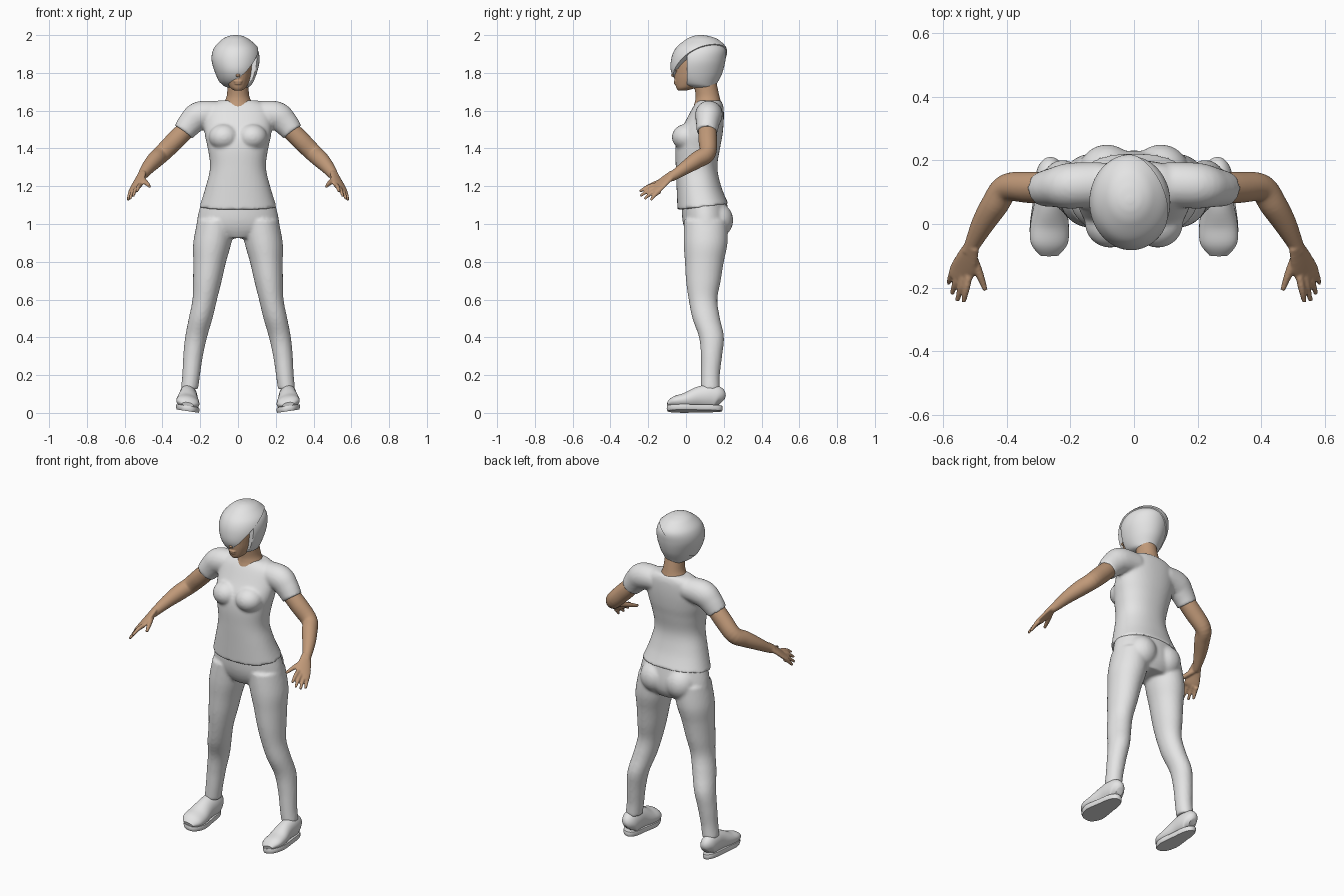
import bpy, bmesh, math
from mathutils import Vector, Matrix

if "Cube" in bpy.data.objects:
    bpy.data.objects.remove(bpy.data.objects["Cube"])


def material(name, rgb):
    m = bpy.data.materials.new(name)
    m.use_nodes = True
    m.diffuse_color = (*rgb, 1)
    m.node_tree.nodes["Principled BSDF"].inputs["Base Color"].default_value = (*rgb, 1)
    return m


GREY = material("light grey", (0.78, 0.78, 0.78))
SKIN = material("tan skin", (0.53, 0.32, 0.19))


def spline(rows, steps):
    """Smoothly resample rows of numbers."""
    rows = [Vector(r) for r in rows]
    out = []
    for i in range(len(rows) - 1):
        a, b = rows[max(i - 1, 0)], rows[i]
        c, d = rows[i + 1], rows[min(i + 2, len(rows) - 1)]
        for s in range(steps):
            t = s / steps
            out.append(b + (c - a) * (t / 2) + (a * 2 - b * 5 + c * 4 - d) * (t * t / 2)
                       + (b * 3 - a - c * 3 + d) * (t ** 3 / 2))
    return out + [rows[-1]]


def loft(bm, rings, signs=(1,), upright=True, power=1.0, sides=32, steps=5):
    """Closed tube through rings of (x, y, z, half width, half depth)."""
    rows = spline(rings, steps)
    made = []
    for sign in signs:
        loops = []
        for i, r in enumerate(rows):
            u, v = Vector((1, 0, 0)), Vector((0, 1, 0))
            if not upright:
                ahead, behind = rows[min(i + 1, len(rows) - 1)], rows[max(i - 1, 0)]
                t = (Vector(ahead[:3]) - Vector(behind[:3])).normalized()
                u = t.cross(Vector((0, 0, 1))).normalized()
                v = u.cross(t)
            loop = []
            for k in range(sides):
                a = math.tau * k / sides
                c, s = (math.copysign(abs(f) ** power, f) for f in (math.cos(a), math.sin(a)))
                p = Vector(r[:3]) + u * r[3] * c + v * r[4] * s
                loop.append(bm.verts.new((p.x * sign, p.y, p.z)))
            loops.append(loop)
            made += loop
        for a, b in zip(loops, loops[1:]):
            for k in range(sides):
                n = (k + 1) % sides
                bm.faces.new((a[k], a[n], b[n], b[k]))
        bm.faces.new(loops[0])
        bm.faces.new(loops[-1])
    return made


def blob(bm, centre, radii, signs=(1,)):
    for s in signs:
        m = Matrix.Translation((centre[0] * s, *centre[1:])) @ Matrix.Diagonal((*radii, 1))
        bmesh.ops.create_uvsphere(bm, u_segments=24, v_segments=16, radius=1, matrix=m)


def finish(bm, name, mat, voxel=0, smooth=4):
    bmesh.ops.recalc_face_normals(bm, faces=bm.faces)
    mesh = bpy.data.meshes.new(name)
    bm.to_mesh(mesh)
    bm.free()
    mesh.materials.append(mat)
    ob = bpy.data.objects.new(name, mesh)
    bpy.context.collection.objects.link(ob)
    if voxel:
        r = ob.modifiers.new("blend", 'REMESH')
        r.mode, r.voxel_size, r.use_smooth_shade = 'VOXEL', voxel, True
        s = ob.modifiers.new("soften", 'SMOOTH')
        s.factor, s.iterations = 0.5, smooth
    else:
        bpy.ops.object.select_all(action='DESELECT')
        ob.select_set(True)
        bpy.context.view_layer.objects.active = ob
        bpy.ops.object.shade_smooth_by_angle(angle=math.radians(40))
    return ob


BOTH = (1, -1)

# Shirt: torso, bust and short sleeves blended together
bm = bmesh.new()
torso = loft(bm, [(0, .09, 1.09, .205, .135), (0, .068, 1.2, .17, .118), (0, .056, 1.3, .148, .11),
                  (0, .062, 1.4, .16, .118), (0, .075, 1.47, .175, .118), (0, .1, 1.55, .18, .1),
                  (0, .118, 1.62, .165, .08), (0, .125, 1.655, .1, .06)], power=.9, sides=48)
for v in torso:
    v.co.z += (v.co.y - .09) * .12 * max(0, 1 - (v.co.z - 1.09) / .1)
blob(bm, (.075, .005, 1.46), (.08, .08, .07), BOTH)
loft(bm, [(.1, .125, 1.585, .07, .065), (.2, .12, 1.575, .072, .075), (.25, .115, 1.535, .062, .068),
          (.288, .11, 1.487, .055, .058)], BOTH, upright=False)
finish(bm, "shirt", GREY, .009)

# Trousers: pelvis, seat and legs blended together
bm = bmesh.new()
loft(bm, [(0, .095, 1.13, .19, .118), (0, .105, 1.03, .215, .125), (0, .11, .97, .21, .115),
          (0, .11, .925, .12, .09)], sides=48)
blob(bm, (.085, .16, 1.02), (.09, .09, .095), BOTH)
loft(bm, [(.115, .105, 1.02, .1, .115), (.136, .104, .9, .101, .116), (.15, .097, .8, .087, .103),
          (.162, .092, .7, .076, .092), (.176, .09, .6, .065, .076), (.198, .107, .5, .063, .073),
          (.222, .135, .4, .058, .066), (.238, .135, .3, .052, .056), (.248, .129, .2, .047, .05),
          (.257, .129, .125, .046, .05)], BOTH)
finish(bm, "trousers", GREY, .009)

# Shoes: rounded upper on a flat sole, both leaning a little inwards
bm = bmesh.new()
loft(bm, [(.262, .188, .05, .02, .025), (.262, .17, .065, .042, .06), (.262, .13, .075, .048, .066),
          (.263, .07, .07, .05, .06), (.265, 0, .052, .06, .045), (.266, -.06, .045, .058, .033),
          (.266, -.098, .035, .03, .012)], BOTH, upright=False)
for v in bm.verts:
    v.co.z = max(v.co.z, .02)
sole = loft(bm, [(.266, .046, 0, .062, .144), (.266, .046, .012, .066, .148),
                 (.266, .046, .028, .064, .146)], BOTH, power=.8, steps=2)
for v in sole:
    side = math.copysign(.266, v.co.x)
    v.co.x = side + (v.co.x - side) * (1 - .25 * min(1, max(0, (v.co.y + .02) / .1)))
for v in bm.verts:
    v.co.z += max(0, abs(v.co.x) - .205) * .15
finish(bm, "shoes", GREY)

# Arms with hands: limb, palm, thumb and fingers
bm = bmesh.new()
loft(bm, [(.265, .112, 1.51, .048, .048), (.33, .115, 1.445, .049, .05), (.4, .113, 1.375, .044, .047),
          (.438, .06, 1.34, .043, .045), (.475, 0, 1.3, .036, .036), (.51, -.07, 1.253, .024, .025),
          (.518, -.09, 1.243, .024, .02)], BOTH, upright=False)
palm = loft(bm, [(.51, -.07, 1.253, .024, .02), (.525, -.11, 1.228, .035, .017),
                 (.54, -.15, 1.2, .041, .015), (.545, -.172, 1.19, .034, .01)], BOTH, upright=False)
for v in palm:
    v.co.z -= (abs(v.co.x) - .53) * .5
fingertips = [(.535, -.245, 1.172), (.555, -.242, 1.148), (.572, -.22, 1.132), (.583, -.187, 1.126)]
for i, tip in enumerate(fingertips):
    base = Vector((.519 + .015 * i, -.165 + .009 * i, 1.207 - .011 * i))
    tip = Vector(tip)
    mid = base.lerp(tip, .5) + Vector((0, 0, .006))
    loft(bm, [(*base, .012, .012), (*mid, .011, .011), (*tip, .007, .007)], BOTH,
         upright=False, sides=12, steps=4)
loft(bm, [(.513, -.09, 1.24, .016, .016), (.486, -.155, 1.218, .013, .013),
          (.467, -.208, 1.198, .008, .008)], BOTH, upright=False, sides=12)
finish(bm, "arms", SKIN, .005, 3)

# Head: skull, neck and facial relief
bm = bmesh.new()
loft(bm, [(0, -.02, 1.706, .018, .022), (0, 0, 1.722, .042, .052), (0, .03, 1.76, .063, .09),
          (0, .045, 1.8, .074, .108), (0, .05, 1.86, .08, .114), (0, .06, 1.92, .075, .1),
          (0, .07, 1.96, .04, .06)])
loft(bm, [(0, .118, 1.56, .1, .07), (0, .118, 1.61, .09, .08), (0, .116, 1.65, .07, .068),
          (0, .112, 1.69, .058, .062), (0, .095, 1.78, .055, .06)])
blob(bm, (0, -.062, 1.788), (.014, .018, .011))
blob(bm, (0, -.061, 1.81), (.008, .01, .028))
blob(bm, (0, -.058, 1.755), (.024, .008, .005))
blob(bm, (0, -.055, 1.744), (.02, .009, .006))
blob(bm, (.034, -.052, 1.818), (.017, .008, .008), BOTH)
blob(bm, (.034, -.052, 1.84), (.024, .008, .005), BOTH)
finish(bm, "head", SKIN, .004, 2)

# Hair: a bob open at the face, with a swept fringe laid over it
BOB = [(0, .11, 1.722, .05, .055), (-.006, .068, 1.742, .085, .1), (-.008, .06, 1.8, .113, .137),
       (-.01, .068, 1.87, .13, .147), (-.01, .08, 1.93, .118, .135), (-.012, .085, 1.975, .075, .088),
       (-.012, .08, 1.994, .04, .045), (-.012, .075, 2.0, .01, .01)]


def bob(inset):
    bm = bmesh.new()
    loft(bm, [(x, y, z - inset / 2, a - inset, b - inset) for x, y, z, a, b in BOB],
         sides=64, steps=8)
    return bm


bm = bob(.006)
for v in bm.verts:
    if v.co.x > -.045 and v.co.z < 1.9:
        v.co.y = max(v.co.y, .005)
finish(bm, "hair_bob", GREY)

bm = bob(0)
tip = Vector((-.035, -.07, 1.735))
normal = (Vector((.085, 0, 1.88)) - tip).cross(Vector((.05, .2, 1.96)) - tip).normalized()
cut = bmesh.ops.bisect_plane(bm, geom=bm.verts[:] + bm.edges[:] + bm.faces[:], plane_co=tip,
                             plane_no=normal, clear_inner=True)
edges = [e for e in cut["geom_cut"] if isinstance(e, bmesh.types.BMEdge)]
bmesh.ops.edgeloop_fill(bm, edges=edges)
finish(bm, "hair_fringe", GREY)
